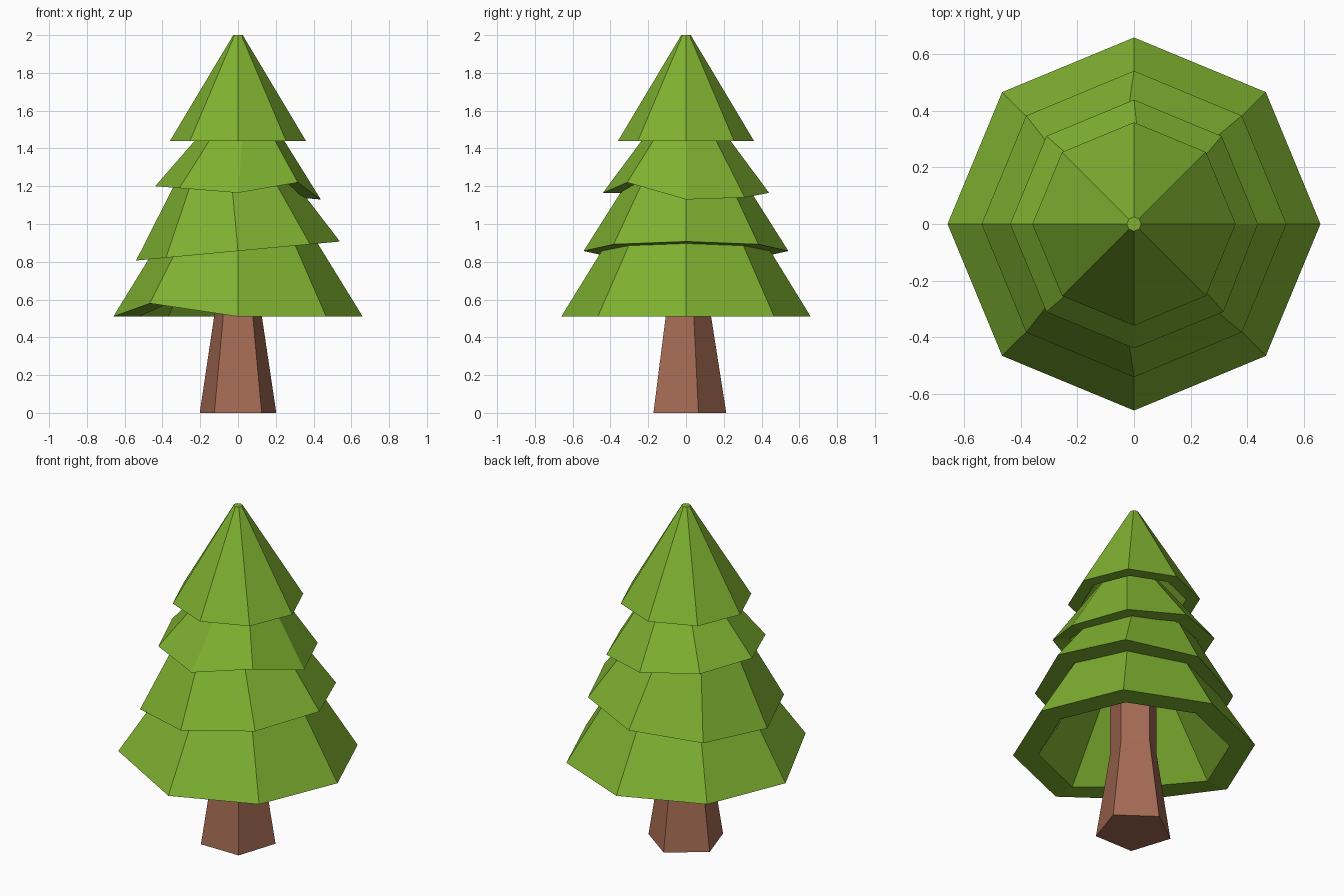
import bpy
import bmesh
from math import cos, sin, radians

if "Cube" in bpy.data.objects:
    bpy.data.objects.remove(bpy.data.objects["Cube"])


def material(name, color):
    m = bpy.data.materials.new(name)
    m.diffuse_color = (*color, 1)
    m.use_nodes = True
    m.node_tree.nodes["Principled BSDF"].inputs["Base Color"].default_value = m.diffuse_color
    return m


def lathe(name, sides, profile, start, mat, z=0, tilt=0, dent=None):
    """Faceted solid from (radius, height) rings; dent = (corner, lift, rings)."""
    bm = bmesh.new()
    rings = []
    for r, h in profile:
        angles = [radians(start + 360 * i / sides) for i in range(sides)]
        rings.append([bm.verts.new((r * cos(a), r * sin(a), h)) for a in angles])
    for a, b in zip(rings, rings[1:]):
        for i in range(sides):
            j = (i + 1) % sides
            bm.faces.new((a[i], a[j], b[j], b[i]))
    bm.faces.new(rings[0])
    bm.faces.new(rings[-1])
    if dent:
        corner, lift, dented = dent
        for k in dented:
            rings[k][corner].co.z += lift
    bmesh.ops.recalc_face_normals(bm, faces=bm.faces)
    mesh = bpy.data.meshes.new(name)
    bm.to_mesh(mesh)
    bm.free()
    mesh.materials.append(mat)
    ob = bpy.data.objects.new(name, mesh)
    ob.location.z = z
    ob.rotation_euler.y = tilt
    bpy.context.collection.objects.link(ob)
    return ob


green = material("foliage_green", (0.21, 0.44, 0.03))
brown = material("bark_brown", (0.37, 0.145, 0.087))

# five-sided trunk, flared at the foot
lathe("trunk", 5, [(0.213, 0), (0.133, 0.51), (0.133, 0.85)], 90, brown)

# foliage tiers: name, rim radius, rim z, height, slope, hollow depth, tilt, (corner, lift)
tiers = [
    ("bottom_foliage", 0.66, 0.51, 0.52, 0.615, 0.42, 0, (5, 0.07)),
    ("lower_middle_foliage", 0.542, 0.857, 0.46, 0.63, 0.34, -0.093, None),
    ("upper_middle_foliage", 0.44, 1.165, 0.40, 0.74, 0.27, 0.08, (7, 0.08)),
    ("top_foliage", 0.36, 1.44, 0.56, 0.598, 0.30, 0, None),
]
for name, r, z, h, slope, depth, tilt, dent in tiers:
    inner = r * 0.79
    # hollow ceiling, inner rim, outer rim, top
    profile = [(inner - depth * slope, depth), (inner, 0), (r, 0), (r - h * slope, h)]
    lathe(name, 8, profile, 0, green, z, tilt, dent and (*dent, (1, 2)))
